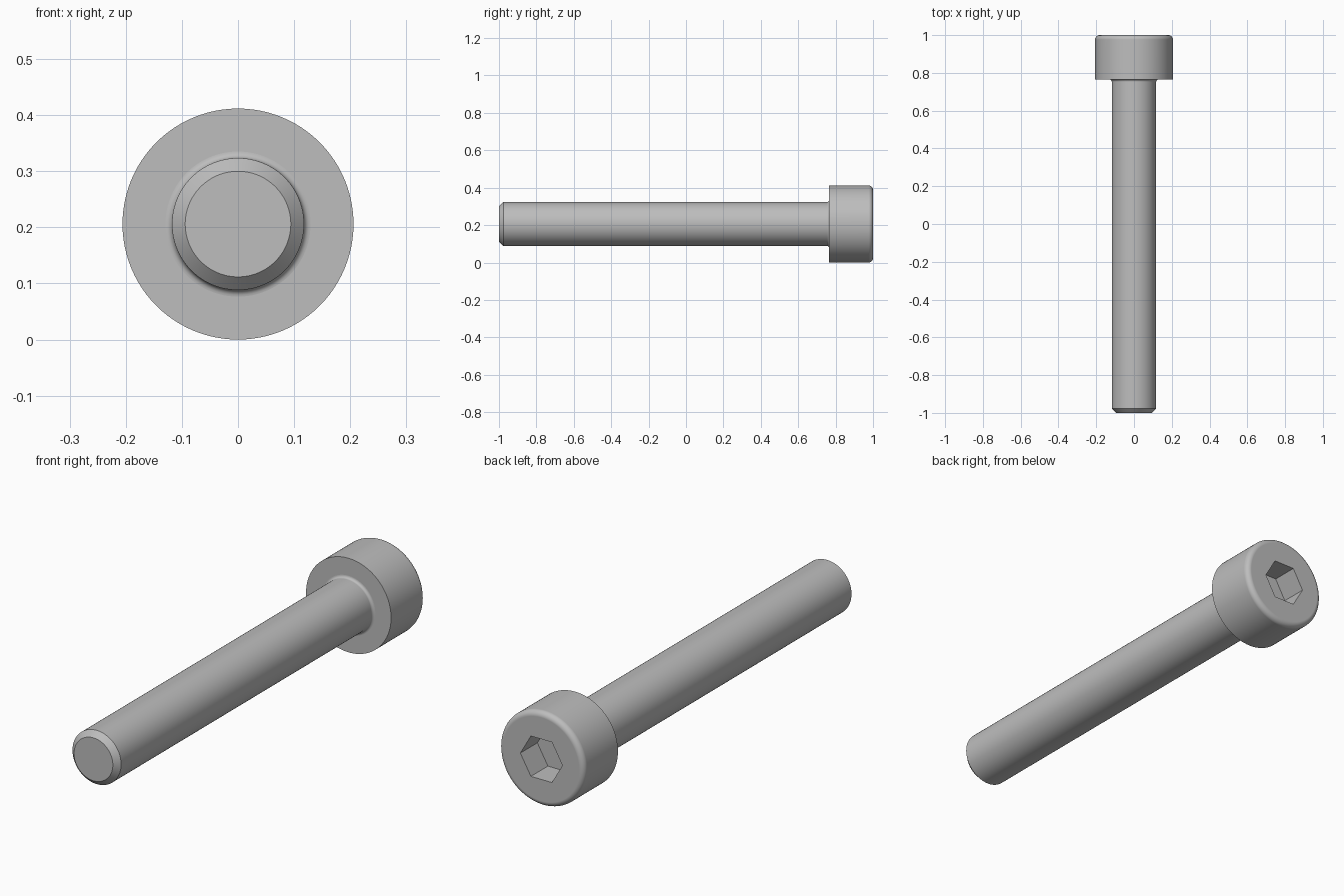
import bpy, bmesh
from math import sin, cos, pi, radians
from mathutils import Matrix

if "Cube" in bpy.data.objects:
    bpy.data.objects.remove(bpy.data.objects["Cube"], do_unlink=True)

MM = 1 / 17            # one millimetre in scene units
HEAD_R, SHANK_R = 3.5 * MM, 2 * MM
HEAD_Y = 1 - 4 * MM    # underside of the head
SEGMENTS = 96

steel = bpy.data.materials.new("steel_grey")
steel.use_nodes = True
colour = (0.51, 0.51, 0.51, 1)
steel.diffuse_color = colour
steel.node_tree.nodes["Principled BSDF"].inputs["Base Color"].default_value = colour


def arc(r, y, radius, start, end, steps=6):
    """Points of a fillet in (radius, y) coordinates, angles in degrees."""
    angles = [radians(start + (end - start) * i / steps) for i in range(steps + 1)]
    return [(r + radius * cos(a), y + radius * sin(a)) for a in angles]


def add_object(name, bm):
    bmesh.ops.recalc_face_normals(bm, faces=bm.faces)
    mesh = bpy.data.meshes.new(name)
    bm.to_mesh(mesh)
    bm.free()
    mesh.materials.append(steel)
    obj = bpy.data.objects.new(name, mesh)
    bpy.context.collection.objects.link(obj)
    return obj


def lathe(name, profile):
    """Turn a (radius, y) profile around the screw axis and cap both ends."""
    bm = bmesh.new()
    rings = []
    for r, y in profile:
        angles = [2 * pi * i / SEGMENTS for i in range(SEGMENTS)]
        rings.append([bm.verts.new((r * cos(a), y, HEAD_R + r * sin(a))) for a in angles])
    for a, b in zip(rings, rings[1:]):
        for i in range(SEGMENTS):
            j = (i + 1) % SEGMENTS
            bm.faces.new((a[i], a[j], b[j], b[i]))
    bm.faces.new(rings[0])
    bm.faces.new(rings[-1])
    return add_object(name, bm)


def finish(obj):
    bpy.ops.object.select_all(action="DESELECT")
    obj.select_set(True)
    bpy.context.view_layer.objects.active = obj
    for mod in list(obj.modifiers):
        bpy.ops.object.modifier_apply(modifier=mod.name)
    bpy.ops.object.shade_smooth_by_angle(angle=radians(30))
    weighted = obj.modifiers.new("flat_caps", "WEIGHTED_NORMAL")
    weighted.keep_sharp = True


# Shank: chamfered tip, flared fillet where it meets the head
chamfer, flare = 0.4 * MM, 0.2 * MM
shank = lathe("shank", [(SHANK_R - chamfer, -1), (SHANK_R, -1 + chamfer)]
              + arc(SHANK_R + flare, HEAD_Y - flare, flare, 180, 90))

# Head: sharp underside, rounded outer rim
rim = 0.4 * MM
head = lathe("head", [(HEAD_R, HEAD_Y)] + arc(HEAD_R - rim, 1 - rim, rim, 0, 90))

# Hexagonal key socket, corners pointing sideways
depth, corner = 2 * MM, 1.5 * MM / cos(pi / 6)
bm = bmesh.new()
bmesh.ops.create_cone(bm, cap_ends=True, segments=6, radius1=corner, radius2=corner,
                      depth=2 * depth)
bmesh.ops.rotate(bm, verts=bm.verts, matrix=Matrix.Rotation(pi / 2, 3, "X"))
if max(abs(v.co.x) for v in bm.verts) < corner * 0.95:
    bmesh.ops.rotate(bm, verts=bm.verts, matrix=Matrix.Rotation(pi / 6, 3, "Y"))
bmesh.ops.translate(bm, verts=bm.verts, vec=(0, 1, HEAD_R))
cutter = add_object("socket_cutter", bm)
cutter.hide_render = True

cut = head.modifiers.new("socket", "BOOLEAN")
cut.operation = "DIFFERENCE"
cut.solver = "EXACT"
cut.object = cutter

for part in (head, shank):
    finish(part)
bpy.data.objects.remove(cutter, do_unlink=True)
